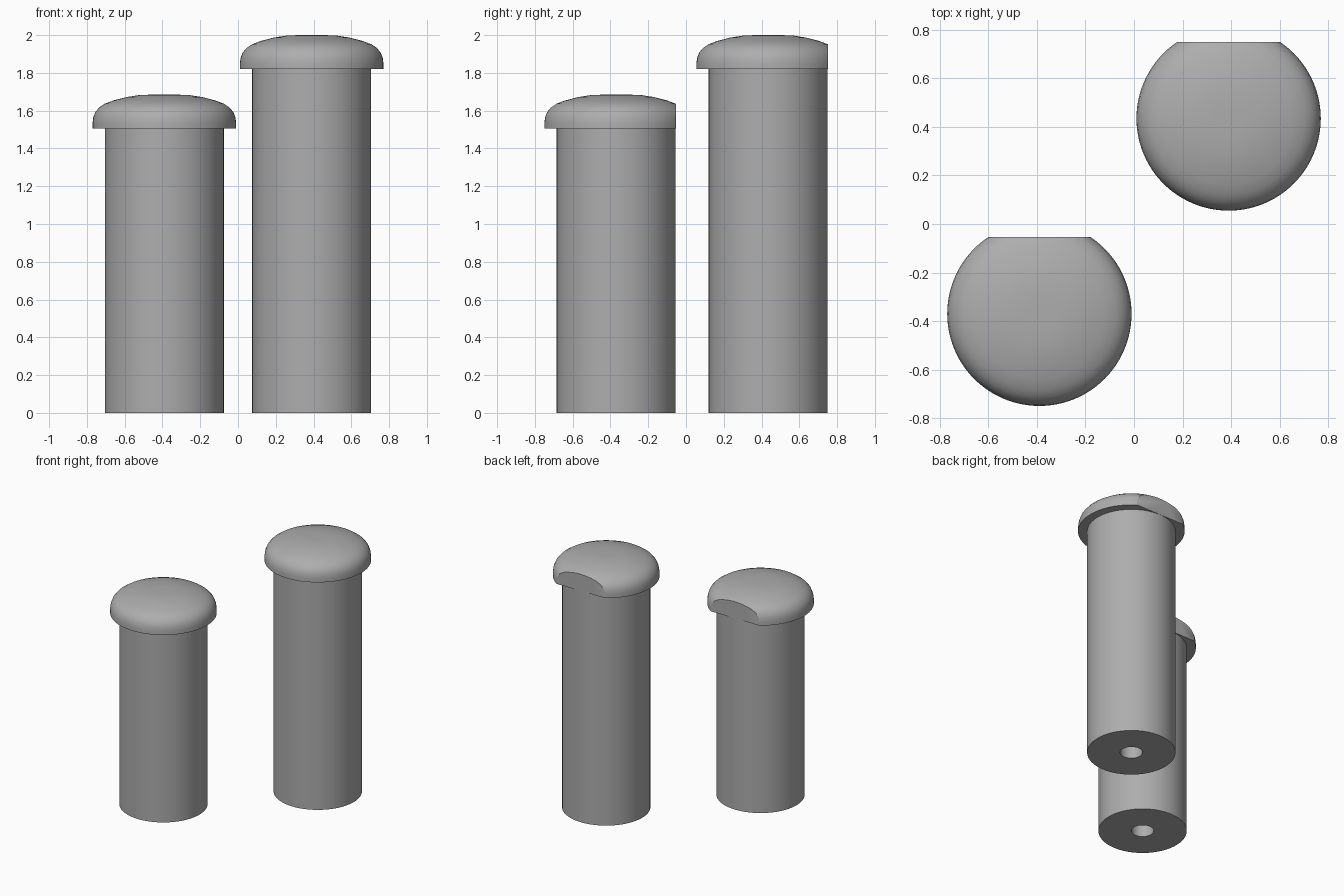
import bpy, bmesh, math
from mathutils import Vector

if "Cube" in bpy.data.objects:
    bpy.data.objects.remove(bpy.data.objects["Cube"])

SEGMENTS = 96
SHAFT_R = 0.315
HOLE_R, HOLE_DEPTH = 0.08, 0.5

metal = bpy.data.materials.new("plain grey")
metal.diffuse_color = (0.42, 0.42, 0.42, 1)
metal.use_nodes = True
metal.node_tree.nodes["Principled BSDF"].inputs["Base Color"].default_value = metal.diffuse_color


def lathe(name, profile, location, cut_y=None):
    """Spin a (radius, height) profile about z, optionally slicing off the back."""
    bm = bmesh.new()
    verts = [bm.verts.new((r, 0, z)) for r, z in profile]
    edges = [bm.edges.new(pair) for pair in zip(verts, verts[1:])]
    bmesh.ops.spin(bm, geom=verts + edges, cent=(0, 0, 0), axis=(0, 0, 1),
                   angle=math.tau, steps=SEGMENTS, use_merge=True)
    bmesh.ops.remove_doubles(bm, verts=bm.verts, dist=1e-5)
    if cut_y is not None:
        cut = bmesh.ops.bisect_plane(
            bm, geom=bm.verts[:] + bm.edges[:] + bm.faces[:],
            plane_co=(0, cut_y, 0), plane_no=Vector((0, 1, 0)), clear_outer=True)
        rim = [e for e in cut["geom_cut"] if isinstance(e, bmesh.types.BMEdge)]
        bmesh.ops.contextual_create(bm, geom=rim)
    bmesh.ops.recalc_face_normals(bm, faces=bm.faces)
    mesh = bpy.data.meshes.new(name)
    bm.to_mesh(mesh)
    bm.free()
    mesh.materials.append(metal)
    obj = bpy.data.objects.new(name, mesh)
    obj.location = location
    bpy.context.collection.objects.link(obj)
    bpy.ops.object.select_all(action='DESELECT')
    obj.select_set(True)
    bpy.context.view_layer.objects.active = obj
    bpy.ops.object.shade_smooth_by_angle(angle=math.radians(35))
    return obj


# Domed head, from the underside ring up to the crown
HEAD = [(SHAFT_R, 0), (0.38, 0), (0.38, 0.03), (0.376, 0.06), (0.365, 0.088),
        (0.345, 0.112), (0.315, 0.132), (0.27, 0.149), (0.2, 0.167),
        (0.13, 0.178), (0.06, 0.18), (0, 0.18)]


def pin(label, x, y, shaft_height):
    # Shaft with a blind hole in its foot
    lathe(label + "_shaft", [(0, HOLE_DEPTH), (HOLE_R, HOLE_DEPTH), (HOLE_R, 0),
                             (SHAFT_R, 0), (SHAFT_R, shaft_height)], (x, y, 0))
    # Head with its back trimmed flush with the shaft
    lathe(label + "_head", HEAD, (x, y, shaft_height), cut_y=SHAFT_R + 0.001)


pin("short_pin", -0.39, -0.37, 1.505)
pin("tall_pin", 0.39, 0.435, 1.82)
